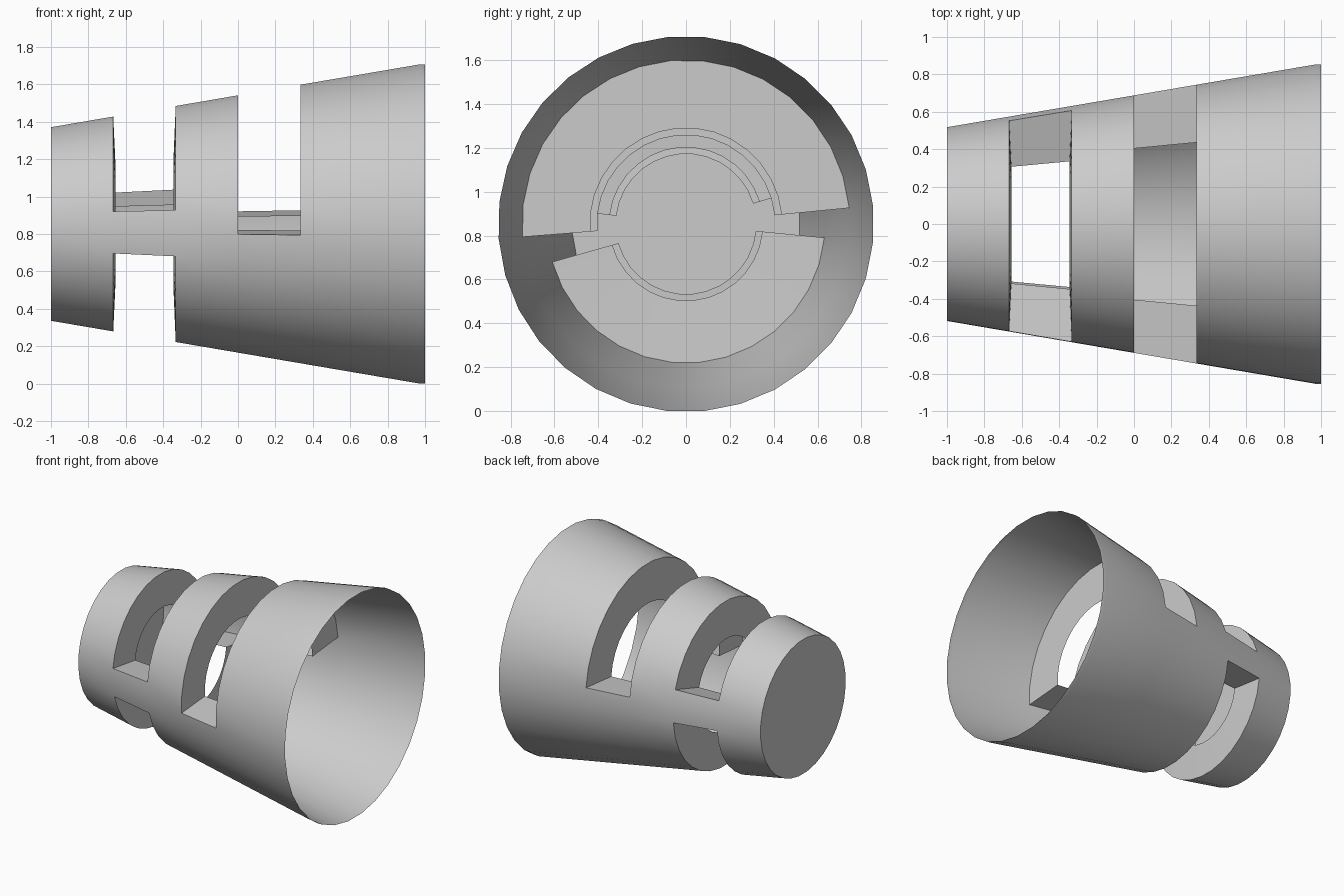
import bpy, bmesh
from math import sin, cos, pi, radians

cube = bpy.data.objects.get("Cube")
if cube:
    bpy.data.objects.remove(cube)

SIDES = 32
CENTRE = 0.853

grey = bpy.data.materials.new("light grey")
grey.use_nodes = True
colour = (0.6, 0.6, 0.6, 1)
grey.diffuse_color = colour
grey.node_tree.nodes["Principled BSDF"].inputs["Base Color"].default_value = colour


def angle(k):
    a = 2 * pi * (k + 0.5) / SIDES
    return a - radians(1.1) * max(0, -cos(a))


def point(x, r, k):
    return (x, r * cos(angle(k)), CENTRE + r * sin(angle(k)))


def radius(x):
    return 0.52 + 0.337 * min(1, (x + 1) / 1.97)


bm = bmesh.new()

# tapered shell rings, from the closed small end to the open rim
stations = [-1, -0.667, -0.333, 0, 0.333, 0.97, 1]
rings = [[bm.verts.new(point(x, radius(x), k)) for k in range(SIDES)]
         for x in stations]

# slots: shell section, first side, last side, inner radii, inward tilt
slots = [
    (1, 1, 15, 0.32, 0.35, 0.012),
    (1, 17, 31, 0.32, 0.35, 0.012),
    (3, 0, 16, 0.406, 0.438, 0.0),
]

# outer skin, leaving the slots open
for i in range(len(rings) - 1):
    for k in range(SIDES):
        if any(i == s[0] and s[1] <= k < s[2] for s in slots):
            continue
        n = (k + 1) % SIDES
        bm.faces.new((rings[i][k], rings[i + 1][k],
                      rings[i + 1][n], rings[i][n]))

# flat cap on the small end
bm.faces.new(rings[0])

# ring-shaped side walls and flat end walls of each slot
for section, first, last, r0, r1, tilt in slots:
    ends = []
    for ring, x, r in ((rings[section], stations[section] + tilt, r0),
                       (rings[section + 1], stations[section + 1] - tilt, r1)):
        inner = [bm.verts.new(point(x, r, k)) for k in range(first, last + 1)]
        outer = ring[first:last + 1]
        for j in range(last - first):
            bm.faces.new((outer[j], outer[j + 1], inner[j + 1], inner[j]))
        ends.append((outer, inner))
    (outer_a, inner_a), (outer_b, inner_b) = ends
    for j in (0, -1):
        bm.faces.new((outer_a[j], outer_b[j], inner_b[j], inner_a[j]))

# keep the skin facing outwards
bmesh.ops.recalc_face_normals(bm, faces=bm.faces[:])
bm.faces.ensure_lookup_table()
if bm.faces[0].normal.y < 0:
    bmesh.ops.reverse_faces(bm, faces=bm.faces[:])

mesh = bpy.data.meshes.new("slotted_cone")
bm.to_mesh(mesh)
bm.free()
mesh.materials.append(grey)
cone = bpy.data.objects.new("slotted_cone", mesh)
bpy.context.collection.objects.link(cone)

# smooth round skin with crisp slot edges
bpy.ops.object.select_all(action='DESELECT')
cone.select_set(True)
bpy.context.view_layer.objects.active = cone
bpy.ops.object.shade_smooth_by_angle(angle=radians(30))
